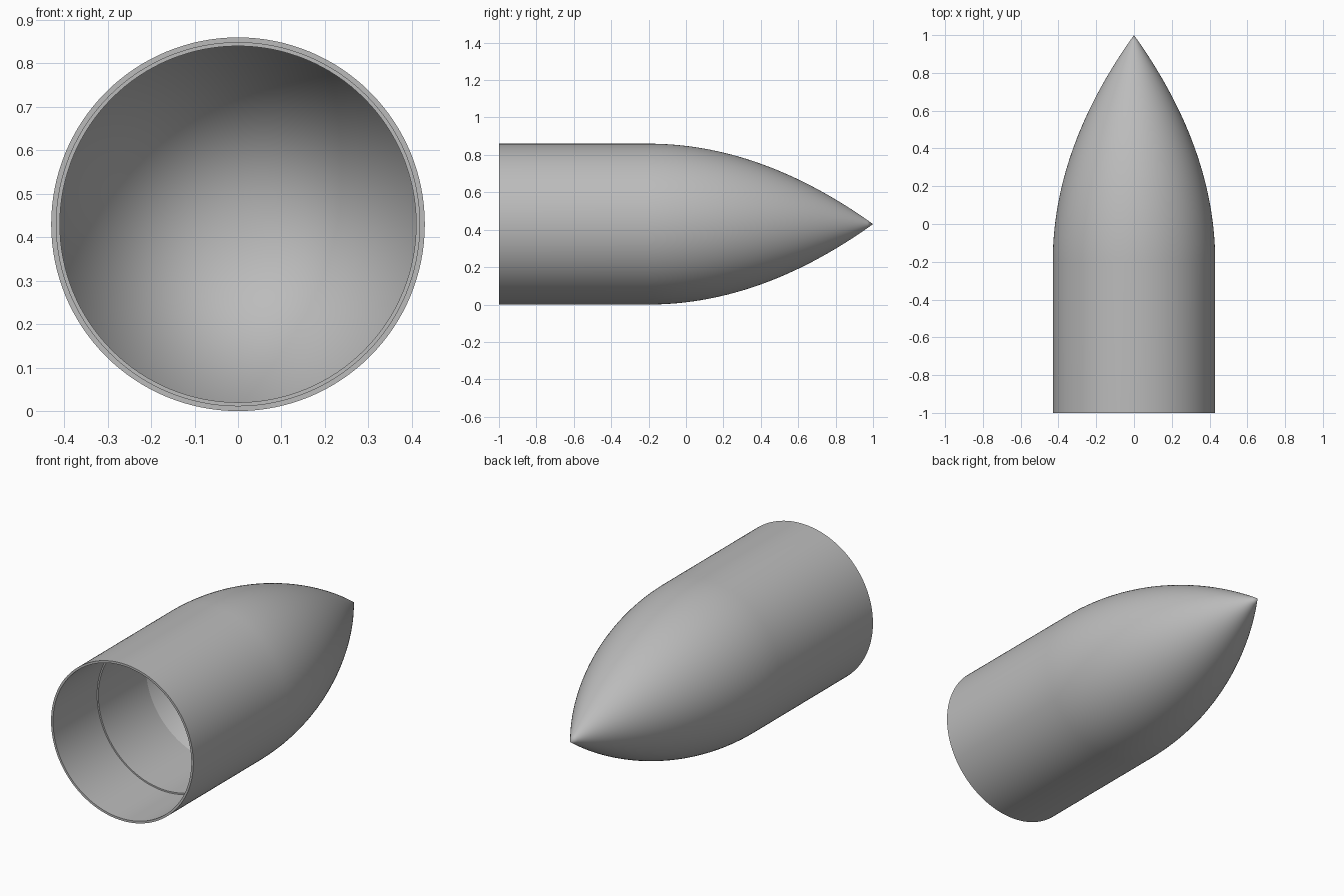
import bpy
import bmesh
import math
from mathutils import Matrix, Vector

cube = bpy.data.objects.get("Cube")
if cube:
    bpy.data.objects.remove(cube, do_unlink=True)

RADIUS = 0.43
SHOULDER = -0.2
STEPS = 40
SEGMENTS = 128

# Plain grey
grey = bpy.data.materials.new("light_grey")
grey.use_nodes = True
colour = (0.5, 0.5, 0.5, 1)
grey.diffuse_color = colour
grey.node_tree.nodes["Principled BSDF"].inputs["Base Color"].default_value = colour

# Wall section as (radius, y): stepped bore, conical cavity, curved nose
bore = [(0, 0.95), (0.41, -0.21), (0.41, -0.62), (0.418, -0.62), (0.418, -1)]
nose = []
for i in range(STEPS + 1):
    t = i / STEPS
    nose.append((RADIUS * (1 - t * t), SHOULDER + (1 - SHOULDER) * t))
profile = bore + [(RADIUS, -1)] + nose

# Spin the section about the long axis
bm = bmesh.new()
verts = [bm.verts.new((r, y, 0)) for r, y in profile]
edges = [bm.edges.new(pair) for pair in zip(verts, verts[1:])]
bmesh.ops.spin(bm, geom=verts + edges, cent=(0, 0, 0), axis=(0, 1, 0),
               angle=math.tau, steps=SEGMENTS, use_duplicate=False)
bmesh.ops.remove_doubles(bm, verts=bm.verts, dist=0.0001)
bmesh.ops.recalc_face_normals(bm, faces=bm.faces)

# Turn the normals so the rim faces the front
rim = min(bm.faces, key=lambda f: f.calc_center_median().y)
if rim.normal.dot(Vector((0, -1, 0))) < 0:
    bmesh.ops.reverse_faces(bm, faces=bm.faces)
bmesh.ops.transform(bm, matrix=Matrix.Translation((0, 0, RADIUS)), verts=bm.verts)

mesh = bpy.data.meshes.new("nose_cone")
bm.to_mesh(mesh)
bm.free()
mesh.materials.append(grey)
shell = bpy.data.objects.new("nose_cone", mesh)
bpy.context.collection.objects.link(shell)

# Smooth curves with crisp rim, step and cavity edges
bpy.ops.object.select_all(action="DESELECT")
shell.select_set(True)
bpy.context.view_layer.objects.active = shell
bpy.ops.object.shade_smooth_by_angle(angle=math.radians(15))
